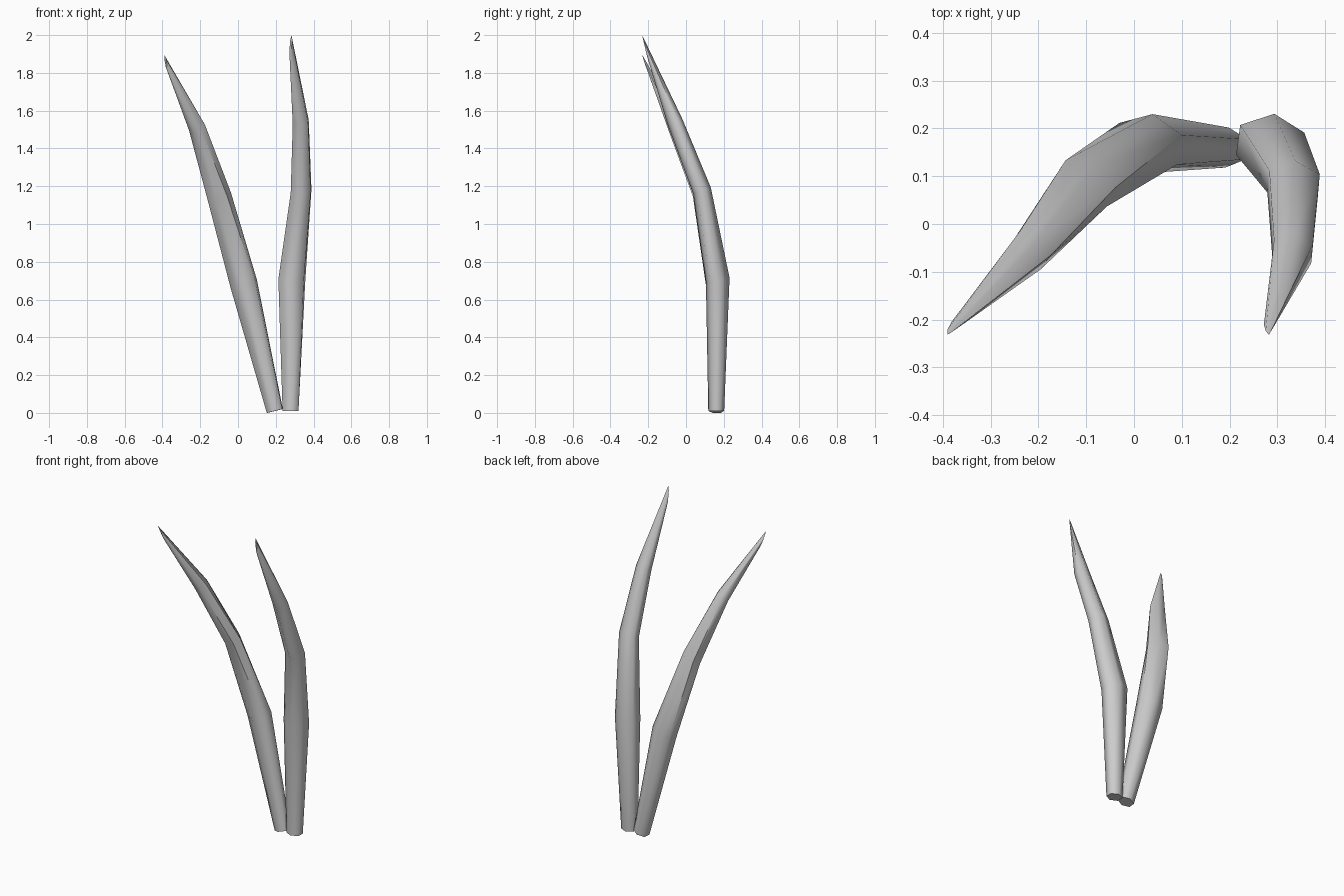
import bpy, bmesh, math
from mathutils import Vector

cube = bpy.data.objects.get("Cube")
if cube:
    bpy.data.objects.remove(cube)

SIDES = 6
GREY = (0.6, 0.6, 0.6, 1)
mat = bpy.data.materials.new("plain grey")
mat.use_nodes = True
mat.diffuse_color = GREY
bsdf = next(n for n in mat.node_tree.nodes if n.type == 'BSDF_PRINCIPLED')
bsdf.inputs["Base Color"].default_value = GREY
bsdf.inputs["Roughness"].default_value = 0.8


def blade(name, stations, tip_centre, tip_axis):
    """Tapered six-sided blade; station = (centre, half width, half depth, yaw)."""
    bm = bmesh.new()
    tip_centre, tip_axis = Vector(tip_centre), Vector(tip_axis)
    centres = [Vector(s[0]) for s in stations] + [tip_centre]
    frames = []
    # Each ring is square to the stretch above it
    for i, (c, half_w, half_d, yaw) in enumerate(stations):
        along = (centres[i + 1] - centres[i]).normalized()
        a = math.radians(yaw)
        side = Vector((math.cos(a), math.sin(a), 0))
        side = (side - along * side.dot(along)).normalized()
        frames.append((centres[i], side * half_w / math.cos(math.pi / 6),
                       along.cross(side) * half_d))
    # Slanted sliver that closes the tip
    frames.append((tip_centre, side * 0.006, tip_axis))

    rings = []
    for c, u, v in frames:
        angles = [math.tau * k / SIDES + math.pi / 2 for k in range(SIDES)]
        rings.append([bm.verts.new(c + u * math.cos(t) + v * math.sin(t)) for t in angles])
    for low, high in zip(rings, rings[1:]):
        for k in range(SIDES):
            n = (k + 1) % SIDES
            bm.faces.new((low[k], low[n], high[n], high[k]))
    bm.faces.new(rings[0][::-1])
    bm.faces.new(rings[-1])
    bmesh.ops.recalc_face_normals(bm, faces=bm.faces)
    mesh = bpy.data.meshes.new(name)
    bm.to_mesh(mesh)
    bm.free()
    mesh.materials.append(mat)
    obj = bpy.data.objects.new(name, mesh)
    bpy.context.collection.objects.link(obj)
    bpy.ops.object.select_all(action='DESELECT')
    obj.select_set(True)
    bpy.context.view_layer.objects.active = obj
    bpy.ops.object.shade_smooth_by_angle(angle=math.radians(65))


# Upright blade
blade("left_blade", [
    ((0.278, 0.16, 0.01), 0.042, 0.042, 0),
    ((0.285, 0.168, 0.705), 0.068, 0.064, -8),
    ((0.334, 0.085, 1.175), 0.053, 0.05, -5),
    ((0.332, -0.058, 1.54), 0.041, 0.042, -5),
], (0.279, -0.218, 1.94), (0.004, -0.014, 0.06))

# Blade leaning outward
blade("right_blade", [
    ((0.195, 0.16, 0.01), 0.042, 0.042, -5),
    ((0.03, 0.168, 0.685), 0.068, 0.064, -8),
    ((-0.1, 0.085, 1.15), 0.06, 0.05, -25),
    ((-0.217, -0.055, 1.51), 0.041, 0.042, -35),
], (-0.382, -0.216, 1.852), (-0.008, -0.015, 0.043))
